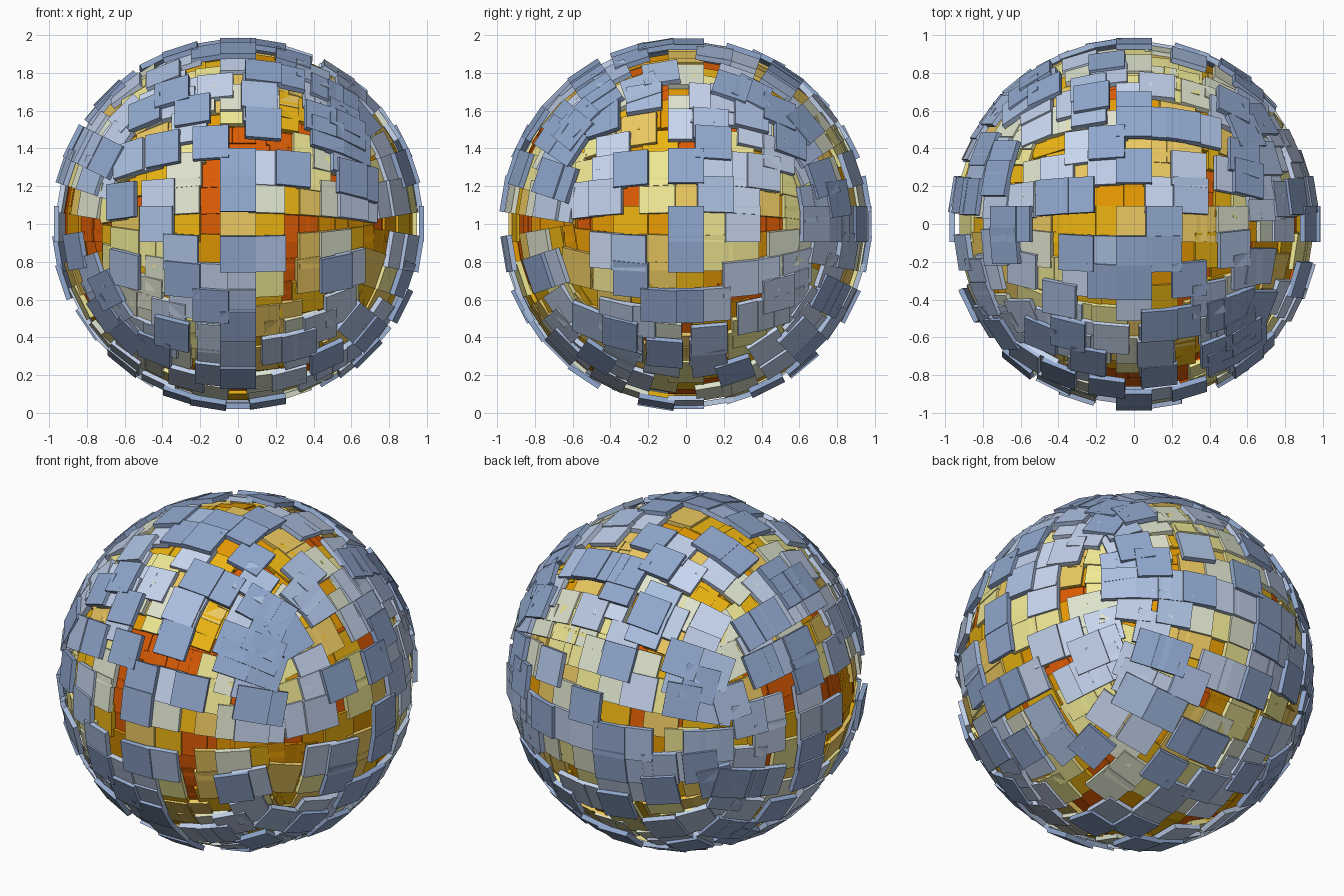
import bpy, bmesh, random
from mathutils import Vector, Matrix, noise

if "Cube" in bpy.data.objects:
    bpy.data.objects.remove(bpy.data.objects["Cube"])

random.seed(7)
N = 6                      # grid steps from a cube face centre to its edge
SIZE, THICK = 0.192, 0.028
R_IN, R_OUT = 0.908, 0.986  # outer face radius of deepest and highest tiles

# colour ramp from deep (orange) to high (blue)
RAMP = [(0.86, 0.36, 0.05), (0.90, 0.60, 0.04), (0.92, 0.70, 0.10), (0.92, 0.78, 0.38),
        (0.94, 0.91, 0.58), (0.87, 0.89, 0.80), (0.78, 0.84, 0.94),
        (0.74, 0.80, 0.90), (0.66, 0.74, 0.87), (0.56, 0.65, 0.80)]

# cube faces: normal, u axis, v axis
FACES = {
    "front": ((0, -1, 0), (1, 0, 0), (0, 0, 1)),
    "back": ((0, 1, 0), (-1, 0, 0), (0, 0, 1)),
    "right": ((1, 0, 0), (0, 1, 0), (0, 0, 1)),
    "left": ((-1, 0, 0), (0, -1, 0), (0, 0, 1)),
    "top": ((0, 0, 1), (1, 0, 0), (0, 1, 0)),
    "bottom": ((0, 0, -1), (1, 0, 0), (0, -1, 0)),
}

# clearly visible raised and sunken tiles
RAISED = {
    "front": [(0, 1), (0, -1), (-2, -2), (-3, -5), (0, -4), (-1, 3), (2, 2), (-2, 5), (-5, 6), (4, 5)],
    "right": [(0, -1), (-2, -2), (0, -3), (1, 3), (-2, 2), (0, 2), (0, 0), (-3, -5)],
    "top": [(1, 0), (0, 2), (-1, 3), (2, 4), (1, 4), (-1, -2), (1, -4), (-2, 1), (0, -1)],
    "bottom": [(0, 0), (1, 1), (-2, 1)],
}
SUNKEN = {
    "front": [(-1, 0), (-1, -1), (1, 0), (3, 1), (0, 3), (0, 4), (-1, 1), (2, -2), (-2, 0), (2, 0)],
    "right": [(-2, 0), (-3, 0), (-1, 0), (0, -2), (-2, 1), (1, -4), (2, -4), (-1, 3)],
    "top": [(0, 0), (2, 5), (1, 5), (3, 0)],
}

layers = [bmesh.new() for _ in RAMP]


def add_tile(n, u_axis, level):
    """Flat square tile lying tangent to the sphere at direction n."""
    u = (u_axis - n * n.dot(u_axis)).normalized()
    v = n.cross(u)
    c = n * (R_IN + (R_OUT - R_IN) * level - THICK / 2) + Vector((0, 0, 1))
    m = Matrix((u * SIZE, v * SIZE, n * THICK)).transposed().to_4x4()
    m.translation = c
    k = min(int(level * len(RAMP)), len(RAMP) - 1)
    bmesh.ops.create_cube(layers[k], size=1, matrix=m)


# one tile at every grid point of a cube projected onto the sphere
seen = set()
for name, (f, u, v) in FACES.items():
    f, u, v = Vector(f), Vector(u), Vector(v)
    for i in range(-N, N + 1):
        for j in range(-N, N + 1):
            p = f * N + u * i + v * j
            key = tuple(round(x) for x in p)
            if key in seen:
                continue
            seen.add(key)
            n = p.normalized()
            level = random.random() ** 1.15 + 0.15 * noise.noise(n * 2.5)
            if (i, j) in RAISED.get(name, ()):
                level = random.uniform(0.9, 1)
            elif (i, j) in SUNKEN.get(name, ()):
                level = random.uniform(0, 0.4)
            add_tile(n, u, max(0.0, min(1.0, level)))

# one object per depth layer
for k, (bm, col) in enumerate(zip(layers, RAMP)):
    me = bpy.data.meshes.new(f"tile_layer_{k + 1}")
    bm.to_mesh(me)
    bm.free()
    mat = bpy.data.materials.new(f"tile_colour_{k + 1}")
    mat.diffuse_color = (*[c ** 2.2 for c in col], 1)
    mat.use_nodes = True
    mat.node_tree.nodes["Principled BSDF"].inputs["Base Color"].default_value = mat.diffuse_color
    me.materials.append(mat)
    ob = bpy.data.objects.new(f"tile_layer_{k + 1}", me)
    bpy.context.collection.objects.link(ob)
